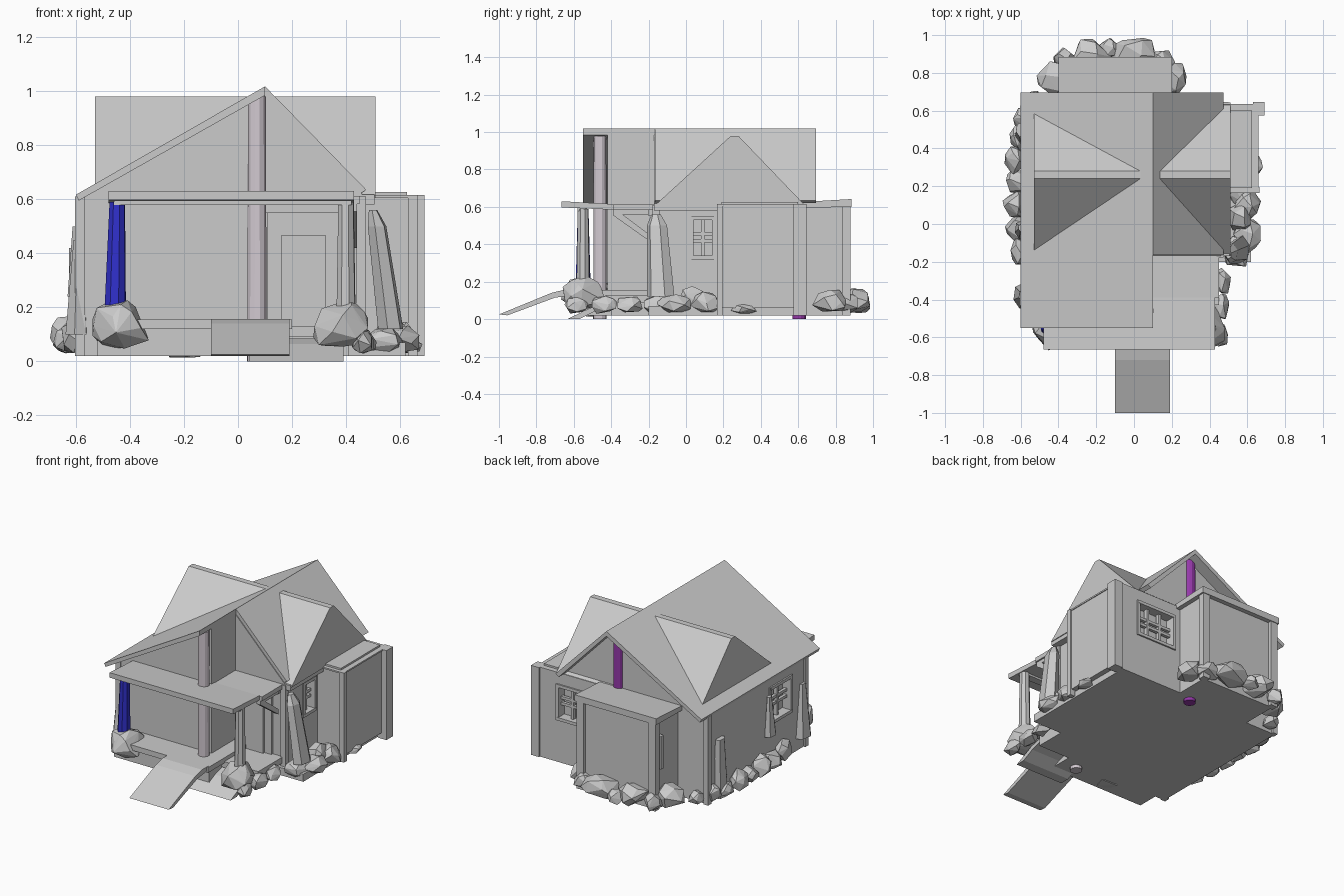
import bpy, bmesh, math, random
from mathutils import Vector, Matrix

if "Cube" in bpy.data.objects:
    bpy.data.objects.remove(bpy.data.objects["Cube"])

random.seed(11)


def mat(name, rgb):
    m = bpy.data.materials.new(name)
    m.diffuse_color = (*rgb, 1)
    m.use_nodes = True
    m.node_tree.nodes["Principled BSDF"].inputs["Base Color"].default_value = m.diffuse_color
    return m


def finish(name, bm, material=None):
    bmesh.ops.recalc_face_normals(bm, faces=bm.faces)
    me = bpy.data.meshes.new(name)
    bm.to_mesh(me)
    bm.free()
    ob = bpy.data.objects.new(name, me)
    bpy.context.collection.objects.link(ob)
    if material:
        me.materials.append(material)
    return ob


def box(name, x, y, z):
    bm = bmesh.new()
    size = Matrix.Diagonal((x[1] - x[0], y[1] - y[0], z[1] - z[0], 1))
    centre = Matrix.Translation((sum(x) / 2, sum(y) / 2, sum(z) / 2))
    bmesh.ops.create_cube(bm, size=1, matrix=centre @ size)
    return finish(name, bm)


def prism(name, profile, axis, a, b):
    """Extrude a 2D profile along x (profile in y,z) or y (profile in x,z)."""
    bm = bmesh.new()
    place = (lambda p, t: (t, p[0], p[1])) if axis == 'x' else (lambda p, t: (p[0], t, p[1]))
    f = bm.faces.new([bm.verts.new(place(p, a)) for p in profile])
    g = bmesh.ops.extrude_face_region(bm, geom=[f])
    shift = Vector(place((0, 0), b - a))
    bmesh.ops.translate(bm, vec=shift, verts=[v for v in g['geom'] if isinstance(v, bmesh.types.BMVert)])
    return finish(name, bm)


def pole(name, p0, p1, r0, r1, sides, material=None, flat=1.0):
    """Tapered column from p0 to p1; flat squashes it in x."""
    bm = bmesh.new()
    rings = []
    for p, r in ((p0, r0), (p1, r1)):
        rings.append([bm.verts.new((p[0] + flat * r * math.cos(k * math.tau / sides + .3),
                                    p[1] + r * math.sin(k * math.tau / sides + .3), p[2]))
                      for k in range(sides)])
    for k in range(sides):
        j = (k + 1) % sides
        bm.faces.new((rings[0][k], rings[0][j], rings[1][j], rings[1][k]))
    for ring in rings:
        bm.faces.new(ring)
    return finish(name, bm, material)


def rock(name, c, r, n=16):
    """Faceted boulder: hull of scattered points, boxier than an ellipsoid and wider at the base."""
    bm = bmesh.new()
    for k in range(n):
        h = 1 - 2 * (k + .5) / n
        a = k * 2.4 + random.uniform(-.5, .5)
        s = (1 - abs(h) ** 3) ** .5 * (1 - .15 * h)
        q = random.uniform(.82, 1.05)
        bm.verts.new((c[0] + r[0] * q * s * math.cos(a), c[1] + r[1] * q * s * math.sin(a),
                      max(.015, c[2] + r[2] * q * h)))
    out = bmesh.ops.convex_hull(bm, input=bm.verts)
    bmesh.ops.delete(bm, geom=[v for v in out['geom_interior'] if isinstance(v, bmesh.types.BMVert)],
                     context='VERTS')
    return finish(name, bm)


def window(name, walls, axis, face, out, u, z, cols=2):
    """Cut a recess in the walls, then add the frame and glazing bars."""
    def piece(nm, d, uu, zz):
        w = sorted((face + out * d[0], face + out * d[1]))
        return box(nm, w, uu, zz) if axis == 'x' else box(nm, uu, w, zz)
    cut = piece(name + "_cutter", (-.06, .03), u, z)
    cut.hide_render = True
    for wall in walls:
        m = wall.modifiers.new("recess", 'BOOLEAN')
        m.operation, m.solver, m.object = 'DIFFERENCE', 'EXACT', cut
        bpy.context.view_layer.objects.active = wall
        bpy.ops.object.modifier_apply(modifier=m.name)
    bpy.data.objects.remove(cut)
    t = .02
    for i, e in enumerate(u):
        piece(f"{name}_jamb_{i}", (-.055, .008), (e - t / 2, e + t / 2), (z[0] - t / 2, z[1] + t / 2))
    for i, e in enumerate(z):
        piece(f"{name}_rail_{i}", (-.055, .01), u, (e - t / 2, e + t / 2))
    for i in range(1, cols):
        c = u[0] + (u[1] - u[0]) * i / cols
        piece(f"{name}_mullion_{i}", (-.045, -.02), (c - .009, c + .009), z)
    for i, f in enumerate((.42, .6)):
        c = z[0] + (z[1] - z[0]) * f
        piece(f"{name}_bar_{i}", (-.042, -.022), u, (c - .009, c + .009))


blue = mat("blue_paint", (.03, .03, .6))
purple = mat("purple_paint", (.3, .04, .4))
pale = mat("pale_paint", (.66, .6, .65))

# House body: deep left half, recessed right half
left_body = prism("left_house_body", [(-.59, .02), (.1, .02), (.1, .985), (-.59, .595)], 'y', -.42, .615)
right_body = prism("right_house_body", [(.1, .02), (.46, .02), (.46, .62), (.1, .985)], 'y', -.17, .615)
window("left_window", [left_body], 'x', -.59, -1, (-.26, -.04), (.31, .54))
window("right_window", [right_body], 'x', .46, 1, (.03, .15), (.33, .54))
for i, (x, y) in enumerate([(-.585, .61), (-.585, -.41), (.455, -.16)]):
    box(f"corner_post_{i}", (x - .018, x + .018), (y - .018, y + .018), (.02, .61))

# Main roof slabs and cross gables
prism("left_main_roof", [(.1, 1.018), (-.6, .617), (-.59, .595), (.1, .985)], 'y', -.55, .695)
prism("right_main_roof", [(.1, 1.018), (.475, .635), (.45, .62), (.1, .985)], 'y', -.165, .695)
prism("cross_gable_roof", [(-.165, .635), (.24, .98), (.28, .98), (.605, .635)], 'x', -.53, .1)
prism("right_cross_gable", [(-.17, .605), (.24, .98), (.28, .98), (.635, .61)], 'x', .1, .51)
box("right_eave_beam", (.44, .505), (-.17, .62), (.58, .617))

# Right annex and back wall panel
annex = box("annex_body", (.45, .655), (.18, .6), (.06, .605))
back_panel = box("back_wall_panel", (.15, .685), (.58, .635), (.02, .615))
window("back_window", [right_body, back_panel, annex], 'y', .635, 1, (.22, .5), (.31, .53), 3)
box("annex_roof", (.45, .66), (.165, .6), (.605, .615))
box("annex_roof_lid", (.46, .625), (.19, .6), (.61, .627))
for i, (a, b) in enumerate([(.165, .195), (.575, .645)]):
    box(f"annex_corner_{i}", (.63, .69 if i else .665), (a, b), (.02, .615))

# Rear extension
box("rear_extension", (-.37, .17), (.6, .855), (.02, .61))
prism("rear_extension_roof", [(.6, .595), (.885, .6), (.885, .642), (.6, .625)], 'x', -.4, .2)
for i, x in enumerate((-.365, .165)):
    box(f"rear_corner_{i}", (x - .025, x + .025), (.835, .88), (.02, .6))
box("rear_side_slit", (-.395, -.365), (.8, .825), (.28, .5))

# Foundation, porch deck with front-right notch, ramp and steps
box("foundation", (-.55, .62), (-.2, .6), (.02, .07))
box("porch_base", (-.52, .18), (-.56, -.15), (.02, .12))
box("porch_deck", (-.48, .2), (-.6, -.15), (.12, .155))
box("side_porch_base", (.17, .41), (-.4, -.15), (.02, .09))
box("side_porch_deck", (.18, .45), (-.43, -.15), (.09, .13))
prism("entry_ramp", [(-1, .025), (-.72, .14), (-.65, .157), (-.58, .157), (-.58, .13), (-.7, .115),
                     (-.955, .02)], 'x', -.1, .19)
prism("low_step_plank", [(-.635, 0), (-.5, .065), (-.42, .085), (-.42, .06), (-.49, .04), (-.57, 0)],
      'x', .04, .39)

# Porch roof, columns and brace
prism("porch_roof", [(-.665, .597), (-.39, .585), (-.39, .615), (-.665, .63)], 'x', -.48, .43)
box("porch_roof_inner", (.09, .45), (-.39, -.16), (.583, .612))
box("porch_front_beam", (-.46, .42), (-.58, -.53), (.578, .6))
pole("left_porch_column", (-.455, -.55, .17), (-.447, -.55, .59), .042, .03, 8, blue)
pole("right_porch_column", (.4, -.55, .17), (.4, -.55, .59), .037, .03, 8)
pole("front_ridge_post", (.07, -.46, 0), (.07, -.46, .98), .037, .034, 12, pale)
pole("back_ridge_post", (.07, .605, 0), (.07, .605, .98), .037, .034, 12, purple)
prism("porch_brace", [(-.39, .6), (-.39, .555), (-.2, .42), (-.2, .455), (-.34, .56), (-.2, .56), (-.2, .6)],
      'x', .41, .44)

# Front door
box("door_frame", (.11, .375), (-.185, -.16), (.13, .575))
box("door_leaf", (.16, .325), (-.2, -.16), (.13, .465))
box("door_lintel", (.1, .43), (-.2, -.16), (.55, .585))

# Standing stones leaning on the walls: base, tip, base and tip radius
stones = [((.565, -.135, .12), (.515, -.155, .5), .075, .055), ((-.59, .48, .03), (-.6, .5, .42), .065, .04),
          ((-.6, -.03, .24), (-.6, -.02, .5), .05, .02), ((-.595, -.38, .1), (-.59, -.38, .45), .07, .03)]
for i, (p, q, r, s) in enumerate(stones):
    pole(f"standing_stone_{i}", p, q, r, s, 6, flat=.65)
pole("standing_stone_cap", (.515, -.155, .5), (.5, -.16, .56), .055, .025, 6, flat=.65)

# Boulders under the porch columns
rock("left_column_boulder", (-.44, -.55, .135), (.11, .12, .1), 24)
rock("right_column_boulder", (.39, -.55, .135), (.11, .12, .1), 24)
rock("porch_under_stone", (-.2, -.5, .03), (.07, .06, .03), 12)

# Rubble around the walls: x, y, half width, half length, half height
left = [(-.61, -.15, .05, .08, .07), (-.62, -.02, .06, .07, .06), (-.63, .1, .065, .08, .075),
        (-.62, .22, .07, .07, .055), (-.63, .34, .065, .08, .07), (-.61, .46, .05, .07, .05),
        (-.6, .56, .045, .06, .06)]
right = [(.46, -.59, .04, .07, .05), (.46, -.44, .05, .08, .055), (.47, -.3, .045, .08, .05),
         (.54, -.15, .085, .09, .055), (.6, -.06, .08, .1, .055), (.56, .03, .07, .08, .08),
         (.6, .1, .08, .08, .065), (.56, .17, .07, .08, .05), (.64, .31, .045, .07, .03)]
back = [(-.23, .89, .11, .1, .075), (.0, .9, .13, .1, .075), (.14, .86, .08, .07, .06),
        (-.42, .77, .09, .1, .075), (-.37, .88, .06, .06, .06), (.21, .77, .075, .1, .07),
        (-.53, .65, .05, .06, .045), (-.13, .93, .07, .06, .05)]
for side, stones in (("left", left), ("right", right), ("back", back)):
    for i, (x, y, a, b, h) in enumerate(stones):
        rock(f"{side}_rubble_{i}", (x, y, .025 + h), (a, b, h))
